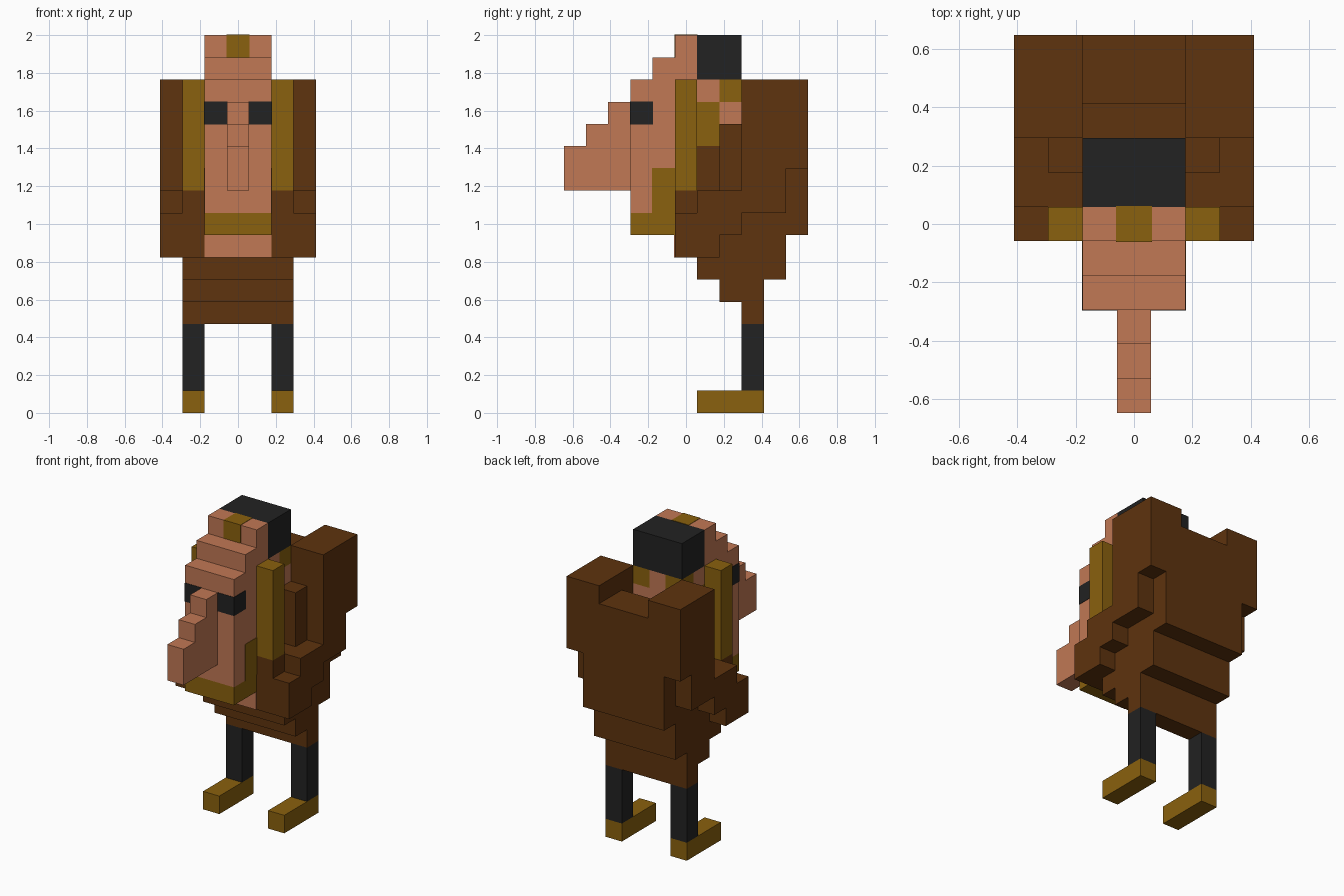
import bpy
import bmesh

if "Cube" in bpy.data.objects:
    bpy.data.objects.remove(bpy.data.objects["Cube"], do_unlink=True)

U = 2 / 17    # one block
GROW = 0.02   # how far painted patches stand proud, in blocks


def material(name, rgb):
    m = bpy.data.materials.new(name)
    m.use_nodes = True
    m.diffuse_color = (*rgb, 1)
    m.node_tree.nodes["Principled BSDF"].inputs["Base Color"].default_value = (*rgb, 1)
    return m


SKIN = material("skin pink", (0.533, 0.188, 0.089))
BROWN = material("dark brown", (0.112, 0.033, 0.0044))
GOLD = material("mustard", (0.254, 0.119, 0.0044))
BLACK = material("charcoal", (0.016, 0.016, 0.016))


def blocks(name, mat, boxes, mirror=False, grow=0):
    """One object from boxes (x0, x1, y0, y1, z0, z1) in block units."""
    bm = bmesh.new()
    for x0, x1, y0, y1, z0, z1 in boxes:
        spans = [(x0, x1), (-x1, -x0)] if mirror else [(x0, x1)]
        for a, b in spans:
            lo = (a - grow, y0 - grow, z0 - grow)
            hi = (b + grow, y1 + grow, z1 + grow)
            for v in bmesh.ops.create_cube(bm, size=1)["verts"]:
                v.co = [(h if c > 0 else l) * U for c, l, h in zip(v.co, lo, hi)]
    me = bpy.data.meshes.new(name)
    bm.to_mesh(me)
    bm.free()
    me.materials.append(mat)
    ob = bpy.data.objects.new(name, me)
    bpy.context.collection.objects.link(ob)
    return ob


# Feet and legs
for side, s in (("left", 1), ("right", -1)):
    x0, x1 = sorted((1.5 * s, 2.5 * s))
    blocks(side + "_foot", GOLD, [(x0, x1, 0.5, 3.5, 0, 1)])
    blocks(side + "_leg", BLACK, [(x0, x1, 2.5, 3.5, 1, 4)])

# Body: stacked layers, stepping outwards as they rise
layers = [(2.5, 3.5, 4, 5), (1.5, 3.5, 5, 6), (0.5, 4.5, 6, 7),
          (-0.5, 4.5, 7, 8), (-0.5, 5.5, 8, 10), (2.5, 5.5, 10, 11)]
blocks("body", BROWN, [(-2.5, 2.5, *l) for l in layers])

# Upper back, lower in the middle than the shoulders
blocks("upper_back", BROWN, [(-1.5, 1.5, 2.5, 3.5, 11, 13),
                             (-1.5, 1.5, 3.5, 5.5, 11, 14)])

# Folded wings: stepped side slab and raised shoulder
blocks("wings", BROWN, [
    (2.5, 3.5, -0.5, 1.5, 7, 8), (2.5, 3.5, -0.5, 2.5, 8, 9),
    (2.5, 3.5, 0.5, 4.5, 9, 10), (2.5, 3.5, 2.5, 4.5, 10, 11),
    (1.5, 3.5, 2.5, 5.5, 11, 15)], mirror=True)
blocks("neck_feathers", BROWN, [(1.5, 2.5, 1.5, 2.5, 10, 13)], mirror=True)

# Head and stepped crown
blocks("face", SKIN, [(-1.5, 1.5, -2.5, 0.5, 9, 15),
                      (-1.5, 1.5, -1.5, 0.5, 15, 16),
                      (-1.5, 1.5, -0.5, 0.5, 16, 17)])
blocks("nape", BROWN, [(-1.5, 1.5, 0.5, 2.5, 10, 12),
                       (-1.5, 1.5, 1.5, 2.5, 12, 13)])
blocks("nape_stripe", GOLD, [(-1.5, 1.5, 0.5, 1.5, 12, 14)])
blocks("back_of_head", SKIN, [(-1.5, 1.5, 1.5, 2.5, 13, 14),
                              (-1.5, 1.5, 0.5, 1.5, 14, 15),
                              (-0.5, 0.5, 1.5, 2.5, 14, 15)])
blocks("back_corner_tufts", GOLD, [(0.5, 1.5, 1.5, 2.5, 14, 15)], mirror=True)
blocks("cap", BLACK, [(-1.5, 1.5, 0.5, 2.5, 15, 17)])
blocks("crown_patch", GOLD, [(-0.5, 0.5, -0.5, 0.5, 16, 17)], grow=GROW)

# Beak in three steps
blocks("beak", SKIN, [(-0.5, 0.5, -5.5, -2.5, 10, 12),
                      (-0.5, 0.5, -4.5, -2.5, 12, 13),
                      (-0.5, 0.5, -3.5, -2.5, 13, 14)])

# Eyes, cheek patches, side bars, chin and chest
blocks("eyes", BLACK, [(0.5, 1.5, -2.5, -1.5, 13, 14)], mirror=True, grow=GROW)
blocks("cheek_patches", GOLD, [(0.6, 1.5, -1.5, -0.5, 9, 11)], mirror=True, grow=GROW)
blocks("side_bars", GOLD, [(1.5, 2.5, -0.5, 0.5, 10, 15)], mirror=True)
blocks("chin", GOLD, [(-1.5, 1.5, -2.5, -0.5, 8, 9)])
blocks("chest_patch", SKIN, [(-1.5, 1.5, -0.54, -0.5, 7, 8)])
